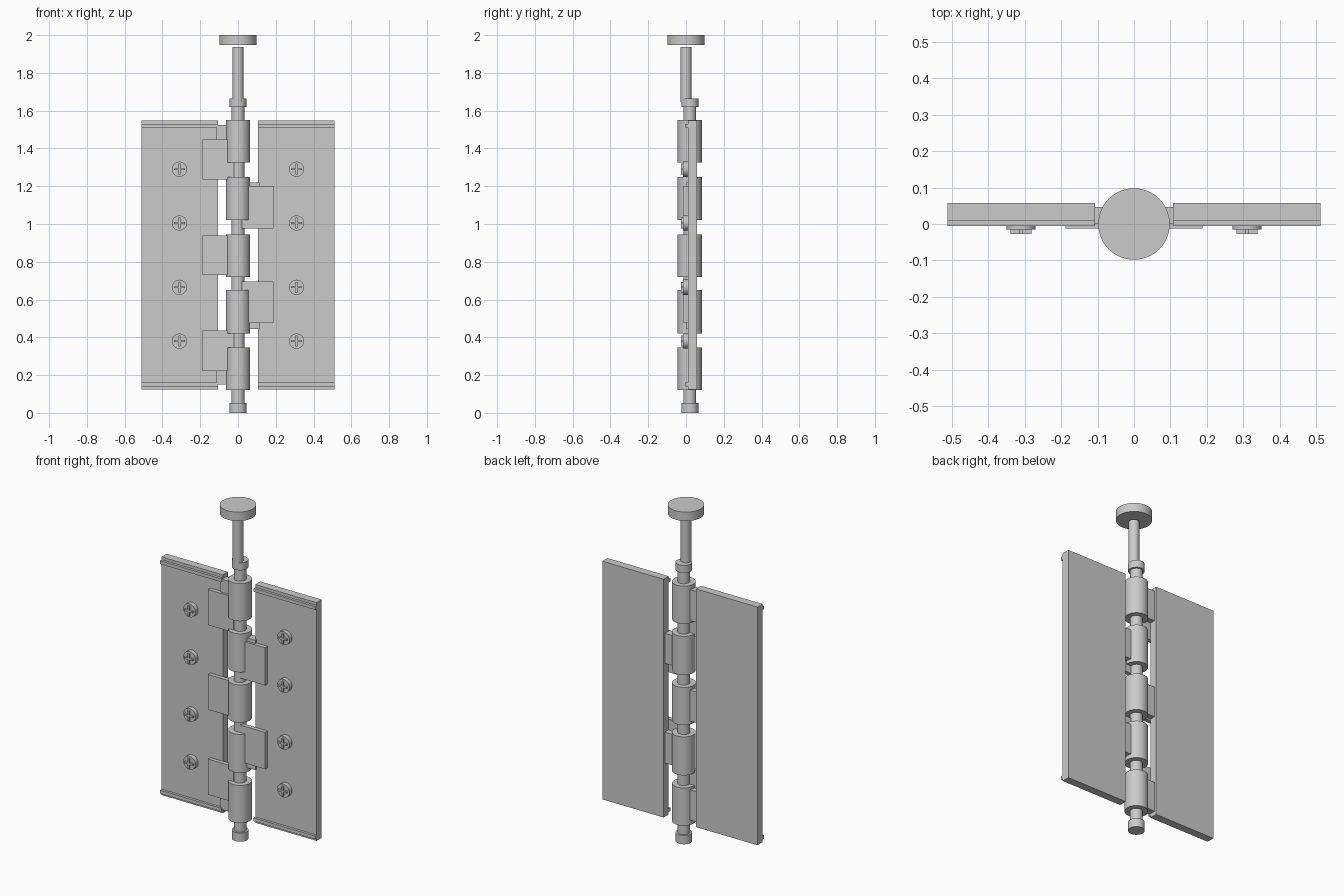
import bpy
import math

if "Cube" in bpy.data.objects:
    bpy.data.objects.remove(bpy.data.objects["Cube"])

ROD_Y = 0.02


def box(name, x, y, z):
    """Box from (min, max) ranges."""
    bpy.ops.mesh.primitive_cube_add(size=1, location=[sum(r) / 2 for r in (x, y, z)])
    o = bpy.context.object
    o.name = name
    o.scale = [abs(r[1] - r[0]) for r in (x, y, z)]
    bpy.ops.object.transform_apply(location=False, rotation=False, scale=True)
    return o


def cyl(name, r, z0, z1, y=0.0, sides=48):
    """Upright smooth cylinder on x = 0."""
    bpy.ops.mesh.primitive_cylinder_add(vertices=sides, radius=r, depth=z1 - z0,
                                        location=(0, y, (z0 + z1) / 2))
    o = bpy.context.object
    o.name = name
    bpy.ops.object.shade_smooth_by_angle(angle=math.radians(30))
    return o


def screw(x, z):
    # Flat round head with a raised cross
    bpy.ops.mesh.primitive_cylinder_add(vertices=32, radius=0.04, depth=0.03,
                                        location=(x, 0, z), rotation=(math.pi / 2, 0, 0))
    bpy.context.object.name = "screw_head"
    bpy.ops.object.shade_smooth_by_angle(angle=math.radians(30))
    a, b = 0.029, 0.005
    box("screw_cross_horizontal", (x - a, x + a), (-0.027, -0.01), (z - b, z + b))
    box("screw_cross_vertical", (x - b, x + b), (-0.027, -0.01), (z - a, z + a))


# Leaves with edge beads and screws
for side, s in (("left", -1), ("right", 1)):
    xr = sorted((s * 0.107, s * 0.512))
    box(side + "_leaf", xr, (0.01, 0.058), (0.125, 1.547))
    for z in (0.15, 1.52):
        box(side + "_edge_bead", xr, (-0.005, 0.014), (z - 0.01, z + 0.01))
    for z in (1.29, 1.005, 0.665, 0.38):
        screw(s * 0.31, z)

# Knuckles: side, knuckle range, front tab range, rear connector range
knuckles = [
    (-1, (1.325, 1.55), (1.235, 1.447), (1.34, 1.525)),
    (1, (1.02, 1.25), (0.975, 1.20), (1.04, 1.22)),
    (-1, (0.72, 0.945), (0.73, 0.94), (0.74, 0.925)),
    (1, (0.42, 0.65), (0.475, 0.695), (0.445, 0.63)),
    (-1, (0.12, 0.345), (0.222, 0.435), (0.15, 0.33)),
]
for s, k, tab, con in knuckles:
    cyl("knuckle", 0.064, k[0], k[1], ROD_Y)
    box("knuckle_tab", sorted((s * 0.02, s * 0.188)), (-0.013, 0.012), tab)
    box("knuckle_connector", sorted((s * 0.03, s * 0.115)), (0.0, 0.046), con)

# Hinge rod with end collars
cyl("hinge_rod", 0.034, 0.03, 1.64, ROD_Y)
cyl("bottom_collar", 0.045, 0.0, 0.052, ROD_Y)
cyl("top_collar", 0.045, 1.62, 1.665, ROD_Y)

# Lifted pin and its cap
cyl("pin_shaft", 0.029, 1.645, 1.937)
cyl("pin_cap", 0.098, 1.947, 2.0, sides=64)
